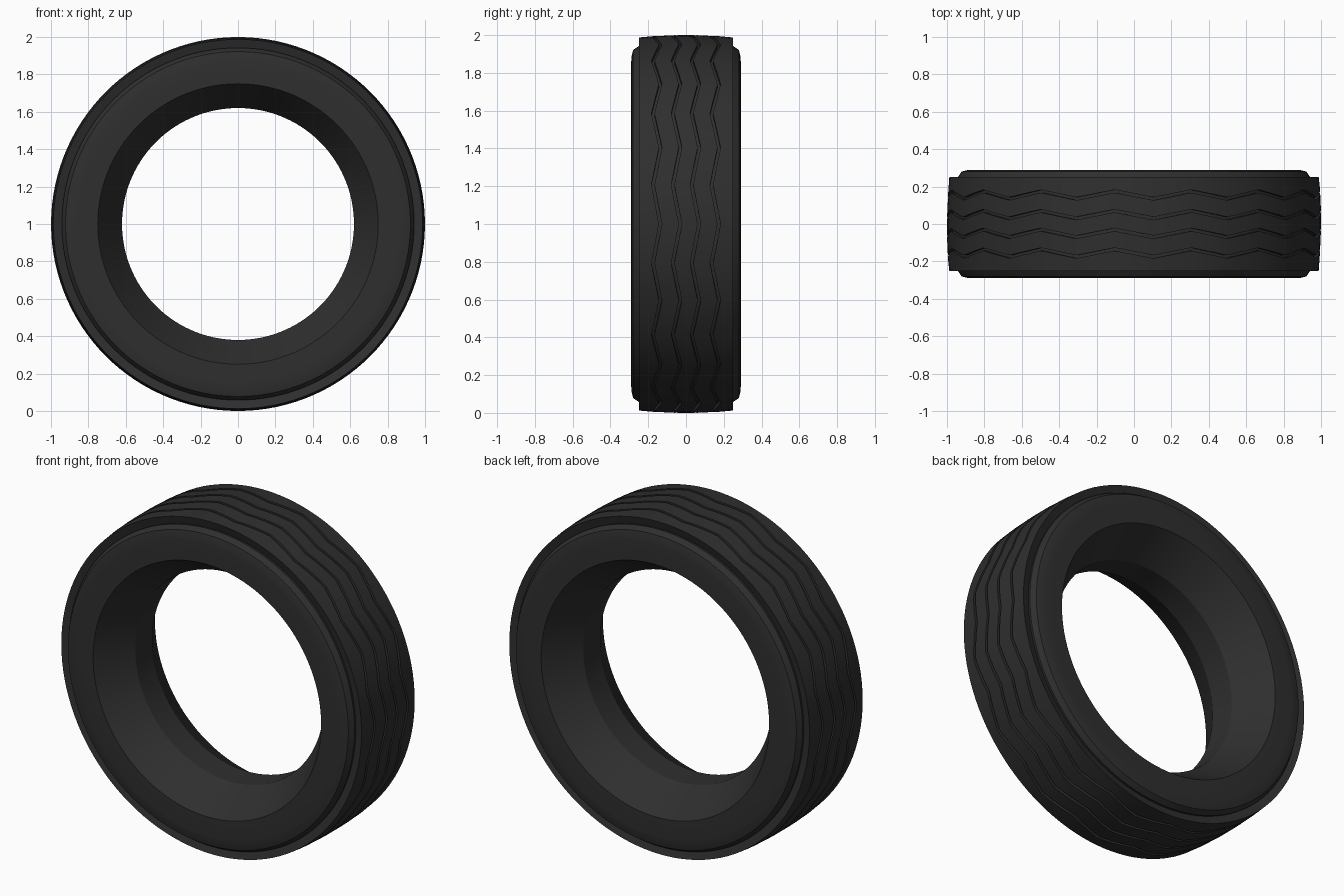
import bpy
import bmesh
from math import cos, sin, pi, radians

cube = bpy.data.objects.get("Cube")
if cube:
    bpy.data.objects.remove(cube, do_unlink=True)

# Dark rubber
rubber = bpy.data.materials.new("black_rubber")
rubber.use_nodes = True
colour = (0.028, 0.028, 0.028, 1)
rubber.diffuse_color = colour
rubber.node_tree.nodes["Principled BSDF"].inputs["Base Color"].default_value = colour

WAVES = 15
STEPS = 8 * WAVES
AMPLITUDE = 0.02
GROOVE_HALF, GROOVE_DEPTH = 0.008, 0.02


def crown(y):
    """Radius of the slightly domed tread."""
    return 1 - 0.2 * y * y


def zigzag(step):
    """Triangle wave between -1 and 1."""
    return abs((step / STEPS * WAVES) % 1 - 0.5) * 4 - 1


# Half section from tread edge to bore: recessed shoulder, sidewall, bead cone
side = [(0.25, crown(0.25)), (0.235, 0.94), (0.25, 0.942), (0.28, 0.922),
        (0.288, 0.89), (0.29, 0.86), (0.29, 0.75), (0.08, 0.62)]

# Tread section with four wavy grooves; third value is how much a point waves
tread = []
for y in (-0.155, -0.05, 0.05, 0.155):
    for offset, depth in ((-1, 0), (-1, 1), (1, 1), (1, 0)):
        tread.append((y + offset * GROOVE_HALF, crown(y) - depth * GROOVE_DEPTH, 1))

section = ([(-y, r, 0) for y, r in reversed(side)] + tread
           + [(y, r, 0) for y, r in side])

# Sweep the section around the axle
bm = bmesh.new()
rings = []
for i in range(STEPS):
    a = 2 * pi * i / STEPS
    rings.append([bm.verts.new((r * cos(a), y + wave * AMPLITUDE * zigzag(i), 1 + r * sin(a)))
                  for y, r, wave in section])
count = len(section)
for i, ring in enumerate(rings):
    after = rings[(i + 1) % STEPS]
    for j in range(count):
        k = (j + 1) % count
        bm.faces.new((ring[j], ring[k], after[k], after[j]))
bmesh.ops.recalc_face_normals(bm, faces=bm.faces)

mesh = bpy.data.meshes.new("tyre")
bm.to_mesh(mesh)
bm.free()
mesh.materials.append(rubber)
tyre = bpy.data.objects.new("tyre", mesh)
bpy.context.collection.objects.link(tyre)

bpy.ops.object.select_all(action="DESELECT")
tyre.select_set(True)
bpy.context.view_layer.objects.active = tyre
bpy.ops.object.shade_smooth_by_angle(angle=radians(28))
